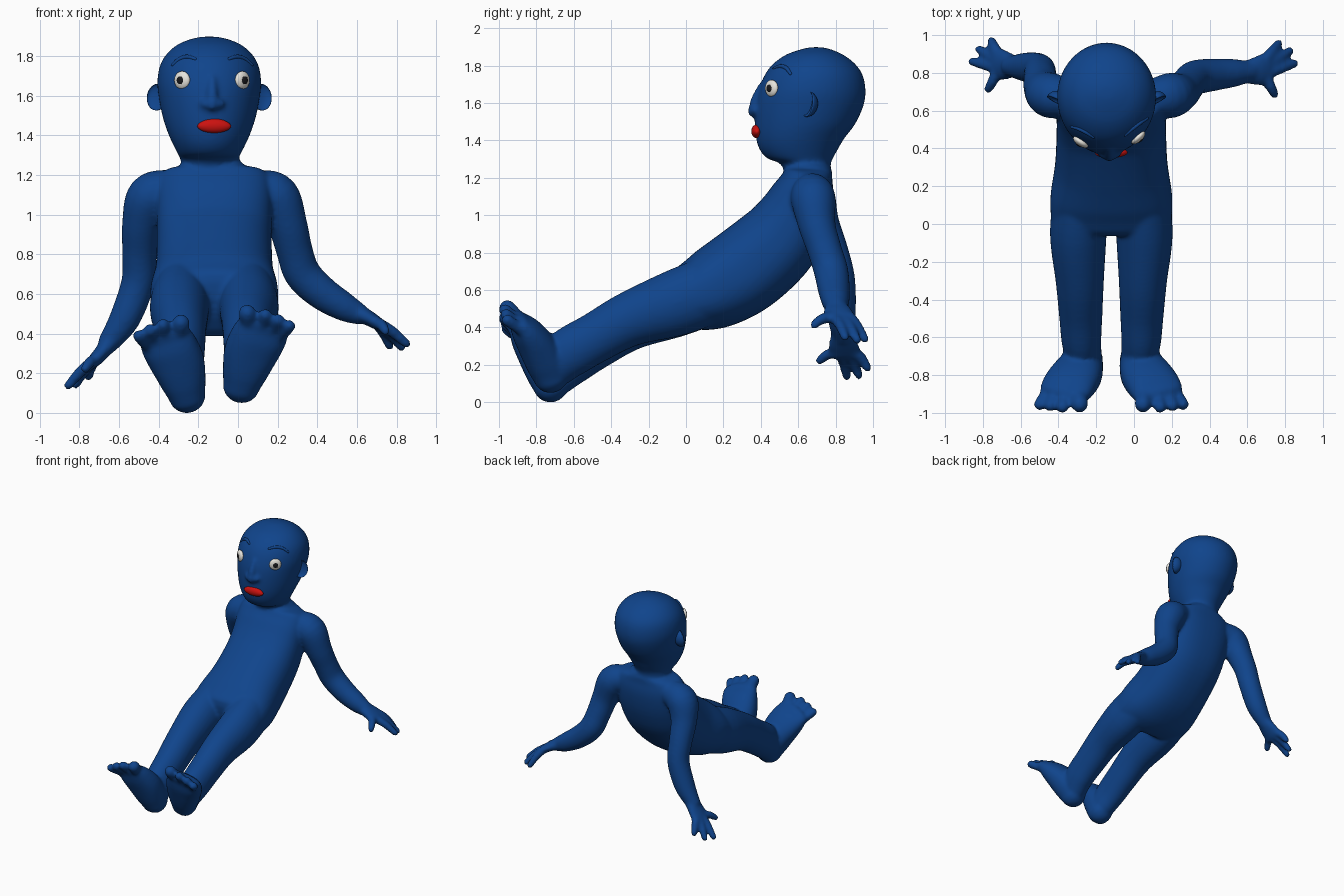
import bpy, bmesh, math
from mathutils import Vector, Matrix

if "Cube" in bpy.data.objects:
    bpy.data.objects.remove(bpy.data.objects["Cube"])


def material(name, rgb):
    m = bpy.data.materials.new(name)
    m.diffuse_color = (*rgb, 1)
    m.use_nodes = True
    m.node_tree.nodes["Principled BSDF"].inputs["Base Color"].default_value = m.diffuse_color
    return m


BLUE = material("blue", (0.005, 0.058, 0.26))
RED = material("red", (0.6, 0.006, 0.005))
WHITE = material("white", (0.8, 0.78, 0.72))
BLACK = material("black", (0.01, 0.01, 0.012))
MID = -0.12          # mirror plane of torso and legs
FACE = -0.13         # centre of the face
HEADX = -0.145


def smooth_path(pts, n=5):
    """Catmull-Rom through rows of any length."""
    P = [pts[0]] + list(pts) + [pts[-1]]
    out = []
    for i in range(1, len(P) - 2):
        for k in range(n):
            t = k / n
            out.append([0.5 * (2 * b + (c - a) * t + (2 * a - 5 * b + 4 * c - d) * t * t
                               + (3 * b - a - 3 * c + d) * t ** 3)
                        for a, b, c, d in zip(*P[i - 1:i + 3])])
    return out + [list(pts[-1])]


def tube(bm, pts, ref=(1, 0, 0), cap=1.0, tangent=None, power=2.0, seg=28):
    """Loft ellipses along rows (x, y, z, half width, half depth) with round ends."""
    rows = smooth_path([p if len(p) == 5 else (*p, p[3]) for p in pts])
    C = [Vector(r[:3]) for r in rows]
    rings = []
    for i, r in enumerate(rows):
        t = Vector(tangent) if tangent else (C[min(i + 1, len(C) - 1)] - C[max(i - 1, 0)]).normalized()
        s = (Vector(ref) - t * t.dot(Vector(ref))).normalized()
        rings.append((C[i], t, s, t.cross(s), r[3], r[4]))

    def ends(ring, sign):
        c, t, s, d, w, h = ring
        return [(c + t * sign * min(w, h) * math.sin(a), t, s, d, w * math.cos(a), h * math.cos(a))
                for a in (0.4, 0.8, 1.2, 1.45)]
    if cap:
        rings = ends(rings[0], -cap)[::-1] + rings + ends(rings[-1], cap)
    loops = []
    for c, t, s, d, w, h in rings:
        loop = []
        for k in range(seg):
            a = math.tau * k / seg
            u, v = (math.copysign(abs(f) ** (2 / power), f) for f in (math.cos(a), math.sin(a)))
            loop.append(bm.verts.new(c + s * u * w + d * v * h))
        loops.append(loop)
    for A, B in zip(loops, loops[1:]):
        for k in range(seg):
            j = (k + 1) % seg
            bm.faces.new((A[k], A[j], B[j], B[k]))
    bm.faces.new(loops[0][::-1])
    bm.faces.new(loops[-1])


def finish(name, bm, mat):
    bmesh.ops.recalc_face_normals(bm, faces=bm.faces)
    for f in bm.faces:
        f.smooth = True
    me = bpy.data.meshes.new(name)
    bm.to_mesh(me)
    bm.free()
    me.materials.append(mat)
    ob = bpy.data.objects.new(name, me)
    bpy.context.collection.objects.link(ob)
    return ob


def ellipsoid(name, loc, scale, mat, facing=(0, -1, 0), shape=None):
    """Sphere whose local z looks along facing."""
    bm = bmesh.new()
    bmesh.ops.create_uvsphere(bm, u_segments=28, v_segments=16, radius=1)
    if shape:
        for v in bm.verts:
            shape(v.co)
    rot = Vector(facing).to_track_quat('Z', 'Y').to_matrix().to_4x4()
    bm.transform(Matrix.Translation(loc) @ rot @ Matrix.Diagonal((*scale, 1)))
    return finish(name, bm, mat)


# Head profile: z, front y, back y, half width
HEAD = [(1.24, .53, .77, .14), (1.29, .50, .775, .145), (1.315, .435, .785, .157), (1.36, .395, .81, .18),
        (1.42, .375, .845, .207), (1.50, .368, .905, .234), (1.60, .372, .95, .254), (1.68, .388, .96, .262),
        (1.76, .42, .945, .25), (1.82, .465, .905, .217), (1.87, .535, .84, .16), (1.90, .62, .77, .085),
        (1.91, .67, .72, .03)]


def on_face(x, z):
    """Point and outward direction on the front of the head."""
    for a, b in zip(HEAD, HEAD[1:]):
        if a[0] <= z <= b[0]:
            t = (z - a[0]) / (b[0] - a[0])
            f, k, w = (p + (q - p) * t for p, q in zip(a[1:], b[1:]))
    c, r, dx = (f + k) / 2, (k - f) / 2, x - HEADX
    y = c - r * math.sqrt(1 - (dx / w) ** 2)
    return Vector((x, y, z)), Vector((dx / w ** 2, (y - c) / r ** 2, 0)).normalized()


bm = bmesh.new()
# Head and neck
tube(bm, [(HEADX, (f + b) / 2, z, w, (b - f) / 2) for z, f, b, w in HEAD], cap=0, tangent=(0, 0, 1), seg=48)
# Nose with two nostril lobes
tube(bm, [(FACE, .40, 1.70, .018), (FACE, .372, 1.63, .026), (FACE, .362, 1.565, .032)])
for s in (-1, 1):
    tube(bm, [(FACE + s * .034, .385, 1.575, .026), (FACE + s * .036, .372, 1.57, .026)])
# Leaning torso
tube(bm, [(MID, .66, 1.26, .15, .12), (MID, .655, 1.225, .26, .13), (MID, .63, 1.13, .29, .165),
          (MID, .57, .99, .29, .20), (MID, .48, .86, .29, .225), (MID, .31, .715, .298, .235),
          (MID, .15, .62, .322, .22), (MID, .03, .57, .32, .185)], cap=.4, power=2.4, seg=48)

# Legs and feet, the second pair mirrored and a little higher
LEG = [(-.28, .2, .64, .14, .18), (-.295, -.05, .54, .15, .178), (-.287, -.3, .435, .128, .147),
       (-.282, -.48, .325, .115, .135), (-.278, -.62, .235, .105, .135), (-.265, -.70, .16, .095, .12)]
FOOT = [(-.258, -.725, .105, .095, .095), (-.275, -.75, .17, .115, .105), (-.305, -.80, .265, .137, .10),
        (-.345, -.855, .345, .142, .08), (-.37, -.895, .395, .135, .05)]
TOES = [((-.30, -.88, .38), (-.287, -.955, .465), .045), ((-.36, -.885, .375), (-.378, -.968, .455), .034),
        ((-.41, -.88, .365), (-.443, -.962, .43), .033), ((-.45, -.875, .345), (-.50, -.955, .40), .032)]
for side in (0, 1):
    def put(p):
        if not side:
            return p
        return (2 * MID - p[0], p[1], p[2] + .05 * min(1, max(0, -p[1] / .7)), *p[3:])
    tube(bm, [put(p) for p in LEG])
    tube(bm, [put(p) for p in FOOT], power=2.3)
    for a, b, r in TOES:
        tube(bm, [put((*a, r)), put((*b, r))], seg=16)

# Arms, flat palms, three fingers and a thumb each
ARM_L = [(-.34, .67, 1.14, .10), (-.44, .68, 1.10, .12), (-.485, .72, .97, .10), (-.497, .78, .82, .088),
         (-.505, .82, .67, .084), (-.57, .83, .49, .078), (-.65, .835, .37, .056)]
ARM_R = [(.10, .67, 1.14, .10), (.19, .68, 1.10, .12), (.25, .70, .96, .10), (.285, .74, .83, .092),
         (.325, .775, .715, .092), (.42, .79, .62, .086), (.53, .80, .55, .074), (.60, .805, .515, .058)]
PALM_L = [(-.63, .835, .39, .056, .05), (-.68, .84, .325, .078, .04), (-.725, .85, .275, .088, .034)]
PALM_R = [(.58, .805, .525, .056, .05), (.65, .81, .495, .078, .04), (.70, .82, .465, .088, .034)]
TIPS_L = [(-.755, .97, .195), (-.82, .925, .155), (-.855, .86, .15), (-.77, .715, .235)]
TIPS_R = [(.765, .955, .35), (.825, .915, .345), (.85, .85, .36), (.745, .685, .425)]
for arm, palm, tips in ((ARM_L, PALM_L, TIPS_L), (ARM_R, PALM_R, TIPS_R)):
    tube(bm, arm, ref=(0, 1, 0))
    tube(bm, palm, ref=(0, 1, 0))
    base = Vector(palm[2][:3])
    for tip, dy in zip(tips, (.055, .015, -.025, -.05)):
        a = base + Vector((0, dy, 0))
        m = (a + Vector(tip)) / 2 + Vector((0, 0, .012))
        tube(bm, [(*a, .032), (*m, .029), (*tip, .024)], ref=(0, 1, 0), seg=16)

# Fuse everything into one soft skin
body = finish("body", bm, BLUE)
fuse = body.modifiers.new("fuse", 'REMESH')
fuse.mode = 'VOXEL'
fuse.voxel_size = 0.012
fuse.use_smooth_shade = True
soft = body.modifiers.new("soften", 'SMOOTH')
soft.factor = 0.5
soft.iterations = 8
bpy.context.view_layer.objects.active = body
body.select_set(True)
for m in ("fuse", "soften"):
    bpy.ops.object.modifier_apply(modifier=m)


def bowl(co):
    if co.z > 0:
        co.z *= -0.45


def lips(co):
    co.y -= 0.12 * co.x ** 2 if co.y > 0 else 0


# Eyes, brows and ears
for side, s in (("left", -1), ("right", 1)):
    p, n = on_face(FACE + s * .152, 1.69)
    ellipsoid(side + "_eye", p, (.046, .046, .022), WHITE, n)
    ellipsoid(side + "_pupil", p + n * .017, (.021, .021, .009), BLACK, n)
    bm = bmesh.new()
    rows = []
    for dx, z, r in ((.085, 1.797, .008), (.125, 1.808, .011), (.165, 1.797, .011), (.20, 1.768, .008)):
        p, n = on_face(FACE + s * dx, z)
        rows.append((*p, r))
    tube(bm, rows, ref=(0, 0, 1), seg=12)
    finish(side + "_brow", bm, BLUE)
    ellipsoid(side + "_ear", (HEADX + s * .265, .65, 1.605), (.056, .068, .055), BLUE,
              (s * .45, -.9, .15), bowl)

# Mouth
p, n = on_face(-.12, 1.46)
ellipsoid("mouth", p + Vector((0, .004, 0)), (.086, .036, .028), RED, (.03, -1, 0), lips)

# Rest the lowest point on the ground
low = min(v.co.z for v in body.data.vertices)
for ob in bpy.context.collection.objects:
    ob.location.z -= low
